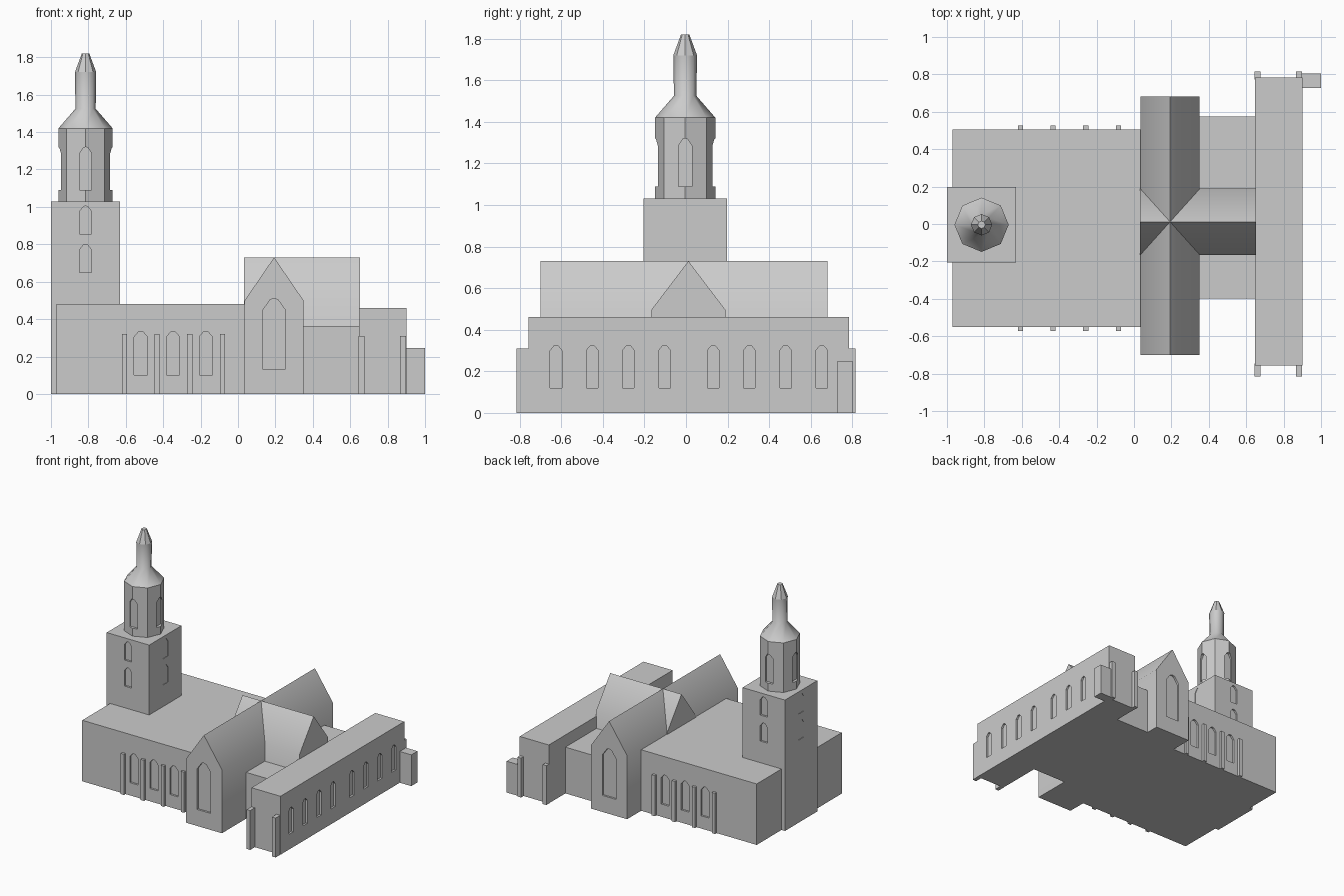
import bpy, bmesh, math
from mathutils import Vector

if "Cube" in bpy.data.objects:
    bpy.data.objects.remove(bpy.data.objects["Cube"])

stone = bpy.data.materials.new("pale grey stone")
stone.diffuse_color = (0.6, 0.6, 0.6, 1)
stone.use_nodes = True
stone.node_tree.nodes["Principled BSDF"].inputs["Base Color"].default_value = stone.diffuse_color


def make(name, bm):
    bmesh.ops.recalc_face_normals(bm, faces=bm.faces)
    me = bpy.data.meshes.new(name)
    bm.to_mesh(me)
    bm.free()
    me.materials.append(stone)
    ob = bpy.data.objects.new(name, me)
    bpy.context.collection.objects.link(ob)
    return ob


def prism(bm, a, b):
    """Closed solid between two matching outlines."""
    va, vb = [bm.verts.new(p) for p in a], [bm.verts.new(p) for p in b]
    bm.faces.new(va)
    bm.faces.new(vb[::-1])
    n = len(va)
    for i in range(n):
        bm.faces.new((va[i], vb[i], vb[(i + 1) % n], va[(i + 1) % n]))


def box(name, x0, x1, y0, y1, h):
    bm = bmesh.new()
    c = [(x0, y0), (x1, y0), (x1, y1), (x0, y1)]
    prism(bm, [(x, y, 0) for x, y in c], [(x, y, h) for x, y in c])
    return make(name, bm)


def rings(name, cx, cy, profile, sides=8):
    """Stacked polygon rings of (radius, z), corners on the axes."""
    bm = bmesh.new()
    loops = [[bm.verts.new((cx + r * math.cos(2 * math.pi * i / sides),
                            cy + r * math.sin(2 * math.pi * i / sides), z))
              for i in range(sides)] for r, z in profile]
    for a, b in zip(loops, loops[1:]):
        for i in range(sides):
            j = (i + 1) % sides
            bm.faces.new((a[i], a[j], b[j], b[i]))
    bm.faces.new(loops[0][::-1])
    bm.faces.new(loops[-1])
    return make(name, bm)


def recess(ob, windows):
    """Cut pointed windows: (x, y, outward normal, width, sill, spring, peak, depth)."""
    bm = bmesh.new()
    for x, y, n, w, z0, z1, z2, d in windows:
        n = Vector((*n, 0))
        t = Vector((-n.y, n.x, 0)) * (w / 2)
        base = Vector((x, y, 0))
        outline = [base + t * s + Vector((0, 0, z)) for s, z in
                   ((-1, z0), (1, z0), (1, z1), (0.35, z2 - 0.1 * (z2 - z1)),
                    (-0.35, z2 - 0.1 * (z2 - z1)), (-1, z1))]
        outline.insert(4, base + Vector((0, 0, z2)))
        prism(bm, [p + n * 0.05 for p in outline], [p - n * d for p in outline])
    cutter = make("window_cutter", bm)
    cutter.hide_render = True
    mod = ob.modifiers.new("windows", 'BOOLEAN')
    mod.operation, mod.solver, mod.object = 'DIFFERENCE', 'EXACT', cutter
    bpy.context.view_layer.objects.active = ob
    bpy.ops.object.modifier_apply(modifier=mod.name)
    bpy.data.objects.remove(cutter)


def smooth(ob, degrees):
    bpy.ops.object.select_all(action='DESELECT')
    ob.select_set(True)
    bpy.context.view_layer.objects.active = ob
    bpy.ops.object.shade_smooth_by_angle(angle=math.radians(degrees))


S, N, E, W = (0, -1), (0, 1), (1, 0), (-1, 0)

# Nave with side windows and buttresses
NY0, NY1 = -0.552, 0.506
nave = box("nave", -0.97, 0.06, NY0, NY1, 0.48)
recess(nave, [(x, y, n, 0.07, 0.10, 0.305, 0.335, 0.015)
              for x in (-0.52, -0.347, -0.172) for y, n in ((NY0, S), (NY1, N))])
for i in range(4):
    x = -0.607 + 0.1745 * i
    box("nave_buttress_south", x - 0.014, x + 0.014, NY0 - 0.02, NY0 + 0.01, 0.32)
    box("nave_buttress_north", x - 0.014, x + 0.014, NY1 - 0.01, NY1 + 0.02, 0.32)

# Square tower; east and west openings are shallower
TX, TY = -0.815, -0.004
tower = box("tower", -1.0, -0.63, TY - 0.201, TY + 0.201, 1.03)
recess(tower, [(TX + n[0] * 0.185, TY + n[1] * 0.201, n, 0.064, z, z + 0.12, z + 0.15, d)
               for n, d in ((S, 0.015), (N, 0.015), (E, 0.004), (W, 0.004))
               for z in (0.65, 0.855)])

# Octagonal belfry with openings cut across four of its corners
belfry = rings("belfry", TX, TY, [(0.145, 1.02), (0.145, 1.42)])
recess(belfry, [(TX + n[0] * 0.145, TY + n[1] * 0.145, n, 0.066, 1.09, 1.285, 1.32, 0.025)
                for n in (S, N, E, W)])

# Spire: smooth skirt and neck, faceted tip
spire = rings("spire", TX, TY, [(0.145, 1.42), (0.054, 1.525), (0.057, 1.72)])
smooth(spire, 50)
rings("spire_tip", TX, TY, [(0.057, 1.72), (0.02, 1.82)])

# Transept, gabled to the south and north
X0, X1, Y0, Y1 = 0.036, 0.35, -0.70, 0.681
bm = bmesh.new()
gable = [(X0, 0), (X1, 0), (X1, 0.50), ((X0 + X1) / 2, 0.73), (X0, 0.50)]
prism(bm, [(x, Y0, z) for x, z in gable], [(x, Y1, z) for x, z in gable])
transept = make("transept", bm)
recess(transept, [(0.193, y, n, 0.118, 0.13, 0.45, 0.51, 0.015)
                  for y, n in ((Y0, S), (Y1, N))])
smooth(transept, 40)

# Chancel, gabled along x and crossing the transept
bm = bmesh.new()
gable = [(-0.167, 0), (0.19, 0), (0.19, 0.495), (0.0115, 0.73), (-0.167, 0.495)]
prism(bm, [(0.031, y, z) for y, z in gable], [(0.652, y, z) for y, z in gable])
smooth(make("chancel", bm), 40)

# Low flat-roofed link
box("link_block", 0.34, 0.66, -0.398, 0.576, 0.364)

# Long east wing with windows, end buttresses and a small porch
WY0, WY1 = -0.757, 0.783
wing = box("east_wing", 0.647, 0.90, WY0, WY1, 0.46)
recess(wing, [(0.90, c + 0.174 * i, E, 0.056, 0.12, 0.30, 0.325, 0.015)
              for c in (-0.625, 0.131) for i in range(4)])
for x in (0.645, 0.866):
    box("wing_buttress_south", x, x + 0.032, -0.815, WY0 + 0.01, 0.31)
    box("wing_buttress_north", x, x + 0.032, WY1 - 0.01, 0.815, 0.31)
box("porch", 0.89, 1.0, 0.727, 0.804, 0.246)
